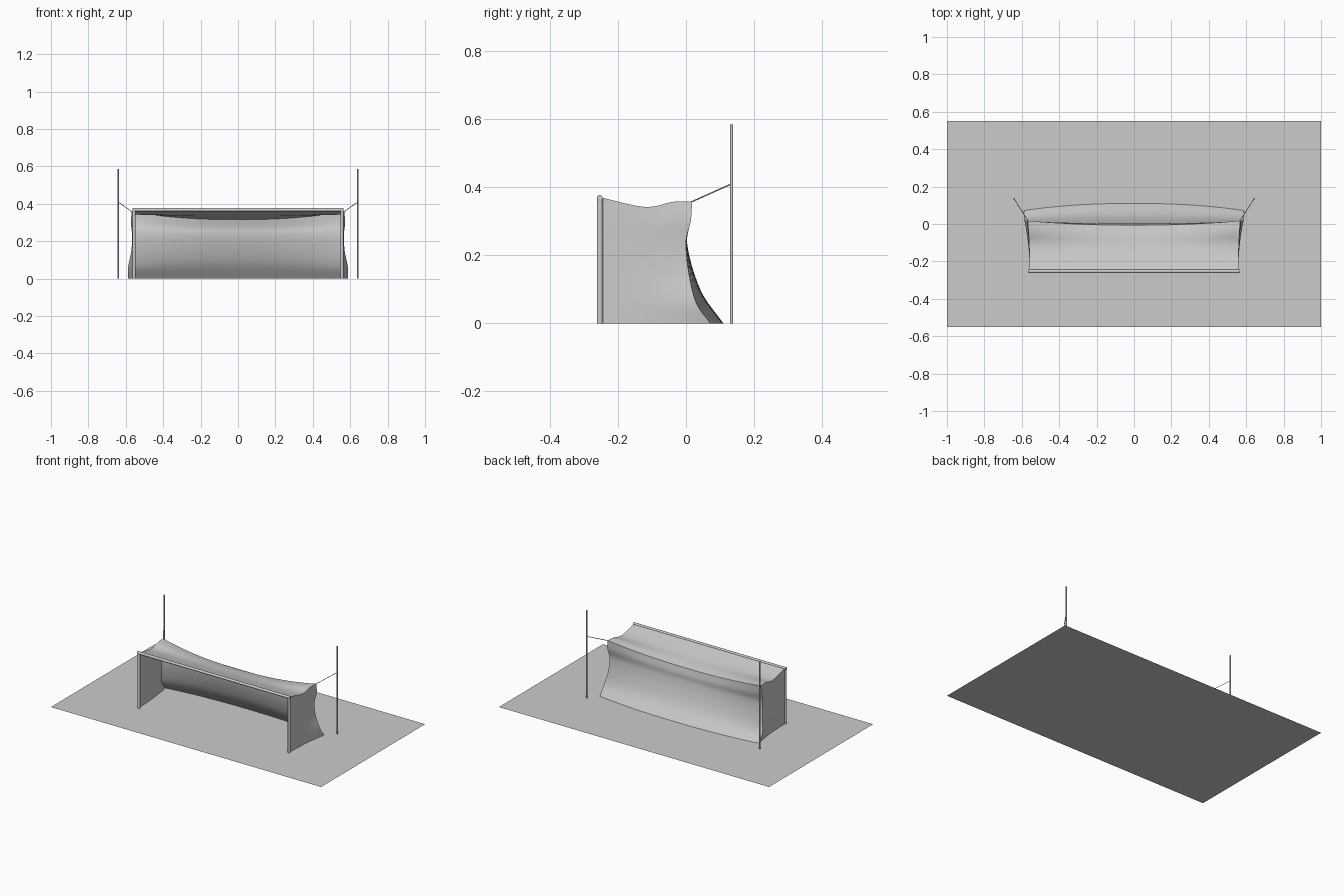
import bpy, bmesh
from mathutils import Vector

if "Cube" in bpy.data.objects:
    bpy.data.objects.remove(bpy.data.objects["Cube"])

grey = bpy.data.materials.new("plain grey")
grey.use_nodes = True
grey.diffuse_color = (0.6, 0.6, 0.6, 1)
grey.node_tree.nodes["Principled BSDF"].inputs["Base Color"].default_value = (0.6, 0.6, 0.6, 1)


def finish(name, bm, smooth=True):
    mesh = bpy.data.meshes.new(name)
    bm.to_mesh(mesh)
    bm.free()
    obj = bpy.data.objects.new(name, mesh)
    bpy.context.collection.objects.link(obj)
    mesh.materials.append(grey)
    if smooth:
        bpy.ops.object.select_all(action="DESELECT")
        obj.select_set(True)
        bpy.context.view_layer.objects.active = obj
        bpy.ops.object.shade_smooth_by_angle(angle=0.7)
    return obj


def rod(name, start, end, radius, sides):
    start, end = Vector(start), Vector(end)
    bm = bmesh.new()
    bmesh.ops.create_cone(bm, cap_ends=True, segments=sides, radius1=radius,
                          radius2=radius, depth=(end - start).length)
    turn = (end - start).to_track_quat("Z", "Y").to_matrix().to_4x4()
    turn.translation = (start + end) / 2
    bm.transform(turn)
    return finish(name, bm)


def spline(points, steps=4):
    """Smooth curve through the points."""
    p = [Vector(q) for q in points]
    p = [2 * p[0] - p[1]] + p + [2 * p[-1] - p[-2]]
    out = []
    for a, b, c, d in zip(p, p[1:], p[2:], p[3:]):
        for i in range(steps):
            t = i / steps
            out.append(b + (c - a) * t / 2 + (2 * a - 5 * b + 4 * c - d) * t * t / 2
                       + (3 * b - a - 3 * c + d) * t ** 3 / 2)
    return out + [p[-2]]


def sheet(bm, rows):
    """Quads between rows of positions."""
    grid = [[bm.verts.new(co) for co in row] for row in rows]
    for r, s in zip(grid, grid[1:]):
        for i in range(len(r) - 1):
            bm.faces.new((r[i], r[i + 1], s[i + 1], s[i]))


# Ground
bm = bmesh.new()
bmesh.ops.create_grid(bm, x_segments=1, y_segments=1, size=1)
bmesh.ops.scale(bm, vec=(1, 0.55, 1), verts=bm.verts)
finish("ground", bm, False)

# Goal frame
for side, x in (("left", 0.556), ("right", -0.556)):
    rod(side + "_post", (x, -0.253, 0), (x, -0.253, 0.37), 0.009, 12)
rod("crossbar", (-0.565, -0.253, 0.368), (0.565, -0.253, 0.368), 0.009, 12)

# Net profiles (y, z) at the sides and in the sagging middle
edge_top = spline([(-0.25, 0.37), (-0.12, 0.342), (-0.04, 0.357), (0.018, 0.358)])
mid_top = spline([(-0.25, 0.37), (-0.13, 0.338), (-0.06, 0.327), (-0.006, 0.315)])
edge_back = spline([(0.018, 0.358), (0.014, 0.3), (0, 0.24), (0.008, 0.15), (0.03, 0.06), (0.072, 0)])
mid_back = spline([(-0.006, 0.315), (0.003, 0.27), (0.004, 0.23), (0.02, 0.16), (0.052, 0.08), (0.11, 0)])
# Half width (first number) of the net down its back corner
corner = [v.x for v in spline([(0.568, 0), (0.573, 0), (0.567, 0), (0.57, 0), (0.588, 0), (0.588, 0)])]
back_y = edge_top[-1].x
reach = [(p.x + 0.25) / (back_y + 0.25) for p in edge_top]
FRONT = 0.558


def width(f, w):
    return FRONT + (w - FRONT) * f ** 2


# Top and back of the net
top_widths = [width(f, corner[0]) for f in reach]
edges = edge_top + edge_back[1:]
mids = mid_top + mid_back[1:]
widths = top_widths + corner[1:]
COLS = 32
rows = []
for e, m, w in zip(edges, mids, widths):
    row = []
    for i in range(COLS + 1):
        u = 2 * i / COLS - 1
        p = m.lerp(e, abs(u) ** 2.3)
        row.append((u * w, p.x, p.y))
    rows.append(row)
bm = bmesh.new()
sheet(bm, rows)

# Side walls of the net, following the top edge and back corner
for s in (-1, 1):
    rows = []
    for b, w in zip(edge_back, corner):
        rows.append([(s * width(f, w), -0.25 + (b.x + 0.25) * f, b.y * t.y / edge_top[-1].y)
                     for f, t in zip(reach, edge_top)])
    sheet(bm, rows)
bmesh.ops.remove_doubles(bm, verts=bm.verts, dist=0.0005)
bmesh.ops.recalc_face_normals(bm, faces=bm.faces)
finish("net", bm)

# Stanchions with ropes that hold up the net corners
for side, s in (("left", 1), ("right", -1)):
    rod(side + "_stanchion", (s * 0.641, 0.134, 0), (s * 0.641, 0.134, 0.585), 0.0045, 10)
    rod(side + "_rope", (s * 0.566, 0.016, 0.357), (s * 0.641, 0.134, 0.41), 0.002, 6)
